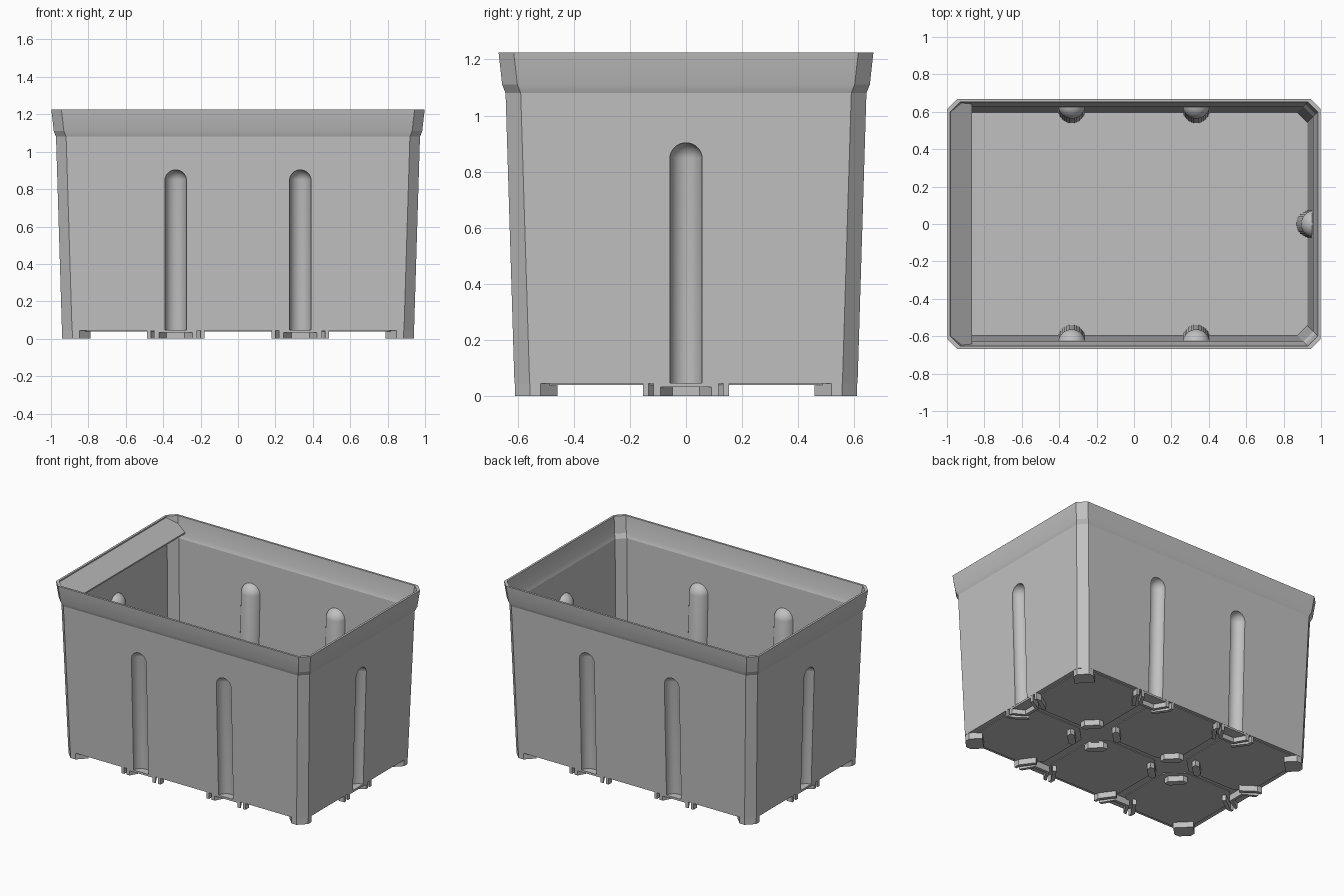
import bpy, bmesh, math
from mathutils import Matrix

cube = bpy.data.objects.get("Cube")
if cube:
    bpy.data.objects.remove(cube, do_unlink=True)

grey = bpy.data.materials.new("grey plastic")
grey.use_nodes = True
tone = (0.53, 0.53, 0.53, 1)
grey.diffuse_color = tone
grey.node_tree.nodes["Principled BSDF"].inputs["Base Color"].default_value = tone

FLOOR, TOP, WALL = 0.045, 1.225, 0.015
RADIUS, LEAN = 0.058, 0.0305
HX, HY, CELL = 0.94, 0.61, 0.333


def make(name, bm):
    bmesh.ops.recalc_face_normals(bm, faces=bm.faces)
    mesh = bpy.data.meshes.new(name)
    bm.to_mesh(mesh)
    bm.free()
    mesh.materials.append(grey)
    obj = bpy.data.objects.new(name, mesh)
    bpy.context.collection.objects.link(obj)
    return obj


def ring(grow, z, cut=0.054):
    """Rectangle with chamfered corners, grown outward from the base size."""
    x, y = HX + grow, HY + grow
    return [(x, y - cut, z), (x - cut, y, z), (cut - x, y, z), (-x, y - cut, z),
            (-x, cut - y, z), (cut - x, -y, z), (x - cut, -y, z), (x, cut - y, z)]


def loft(name, rings):
    bm = bmesh.new()
    loops = [[bm.verts.new(p) for p in r] for r in rings]
    for a, b in zip(loops, loops[1:]):
        for i in range(len(a)):
            j = (i + 1) % len(a)
            bm.faces.new((a[i], a[j], b[j], b[i]))
    bm.faces.new(loops[0])
    bm.faces.new(loops[-1])
    return make(name, bm)


def prisms(name, polys, z0, z1):
    """Extrude several flat outlines into one object."""
    bm = bmesh.new()
    for poly in polys:
        face = bm.faces.new([bm.verts.new((x, y, z0)) for x, y in poly])
        new = bmesh.ops.extrude_face_region(bm, geom=[face])["geom"]
        bmesh.ops.translate(bm, vec=(0, 0, z1 - z0),
                            verts=[v for v in new if isinstance(v, bmesh.types.BMVert)])
    return make(name, bm)


def flutes(name, radius):
    """Round-topped rods leaning with the walls, one at each flute position."""
    bm = bmesh.new()
    places = [(s * CELL, HY, a) for s in (-1, 1) for a in (0, math.pi)]
    places += [(0, HX, a) for a in (math.pi / 2, -math.pi / 2)]
    for along, out, angle in places:
        rod = bmesh.ops.create_uvsphere(bm, u_segments=32, v_segments=17, radius=radius)["verts"]
        for v in rod:
            v.co.z += 0.845 if v.co.z > 0 else -0.1
            v.co.x += along
            v.co.y += out + LEAN * v.co.z
        bmesh.ops.rotate(bm, verts=rod, cent=(0, 0, 0), matrix=Matrix.Rotation(angle, 3, "Z"))
    return make(name, bm)


def subtract(obj, cutter):
    mod = obj.modifiers.new("cut", "BOOLEAN")
    mod.operation = "DIFFERENCE"
    mod.solver = "EXACT"
    mod.object = cutter
    bpy.context.view_layer.update()
    result = obj.evaluated_get(bpy.context.evaluated_depsgraph_get())
    mesh = bpy.data.meshes.new_from_object(result)
    obj.modifiers.clear()
    obj.data = mesh
    bpy.data.objects.remove(cutter, do_unlink=True)


# Tapered bin with flared rim, hollowed, with flutes pressed into the walls
steps = [(LEAN * FLOOR, FLOOR), (0.033, 1.08), (0.045, 1.11), (0.058, TOP)]
body = loft("bin_body", [ring(g, z) for g, z in steps])
inner = [(0.002, FLOOR + WALL)] + steps[1:] + [(0.064, TOP + 0.06)]
cavity = loft("cavity", [ring(g - WALL, z) for g, z in inner])
subtract(cavity, flutes("flute_backs", RADIUS + WALL))
subtract(body, cavity)
subtract(body, flutes("flute_grooves", RADIUS))
for o in bpy.context.selected_objects:
    o.select_set(False)
body.select_set(True)
bpy.context.view_layer.objects.active = body
bpy.ops.object.shade_smooth_by_angle(angle=math.radians(18))

# Sloping lip across one end, just under the rim
lip_half = [(-0.865, 0.643), (-0.944, 0.655), (-0.988, 0.612)]
lip = prisms("end_lip", [lip_half + [(x, -y) for x, y in reversed(lip_half)]], 0, 0.01)
for v in lip.data.vertices:
    v.co.z += TOP - 0.012 - 0.77 * (v.co.x + 0.99)

signs = [(sx, sy) for sx in (-1, 1) for sy in (-1, 1)]

# Shallow chamfered panels under the floor, one per grid cell
panels = []
for cx in (-1, 0, 1):
    for cy in (-1, 1):
        x0, x1 = (cx * 0.625 - 0.284, cx * 0.625 + 0.284)
        y0, y1 = sorted((cy * 0.015, cy * 0.59))
        c = 0.1
        panels.append([(x0 + c, y0), (x1 - c, y0), (x1, y0 + c), (x1, y1 - c),
                       (x1 - c, y1), (x0 + c, y1), (x0, y1 - c), (x0, y0 + c)])
prisms("floor_panels", panels, FLOOR - 0.005, FLOOR + 0.003)

# Corner feet
foot = [(0, 0.054), (0.054, 0), (0.092, 0), (0.152, 0.06), (0.06, 0.152), (0, 0.092)]
prisms("corner_feet", [[(sx * (HX - x), sy * (HY - y)) for x, y in foot]
                       for sx, sy in signs], 0, FLOOR + 0.003)

# Diagonal feet around the two inner crossings
pad = [(0.153, 0.05), (0.153, 0.085), (0.085, 0.153), (0.05, 0.153), (0.05, 0.12), (0.12, 0.05)]
prisms("inner_feet", [[(side * CELL + sx * x, sy * y) for x, y in pad]
                      for side in (-1, 1) for sx, sy in signs], 0, FLOOR + 0.003)

# Foot clusters below each flute: collar, ledge and outer diagonal fins
collar = [(-0.115, 0), (-0.06, 0.095), (0.06, 0.095), (0.115, 0),
          (0.09, 0), (0.048, 0.075), (-0.048, 0.075), (-0.09, 0)]
ledge = collar[:4]
fin = [(0.153, 0), (0.153, 0.04), (0.085, 0.135), (0.065, 0.12), (0.133, 0.025), (0.133, 0)]
fins = [fin, [(-x, y) for x, y in fin]]


def around(polys):
    """Repeat edge outlines at all six flutes."""
    out = []
    for p in polys:
        for sx, sy in signs:
            out.append([(sx * CELL + x, sy * (HY - y)) for x, y in p])
        for s in (-1, 1):
            out.append([(s * (HX - y), x) for x, y in p])
    return out


prisms("flute_collars", around([collar]), 0, FLOOR)
prisms("flute_ledges", around([ledge]), FLOOR - 0.012, FLOOR + 0.002)
prisms("flute_fins", around(fins), 0, FLOOR + 0.003)
